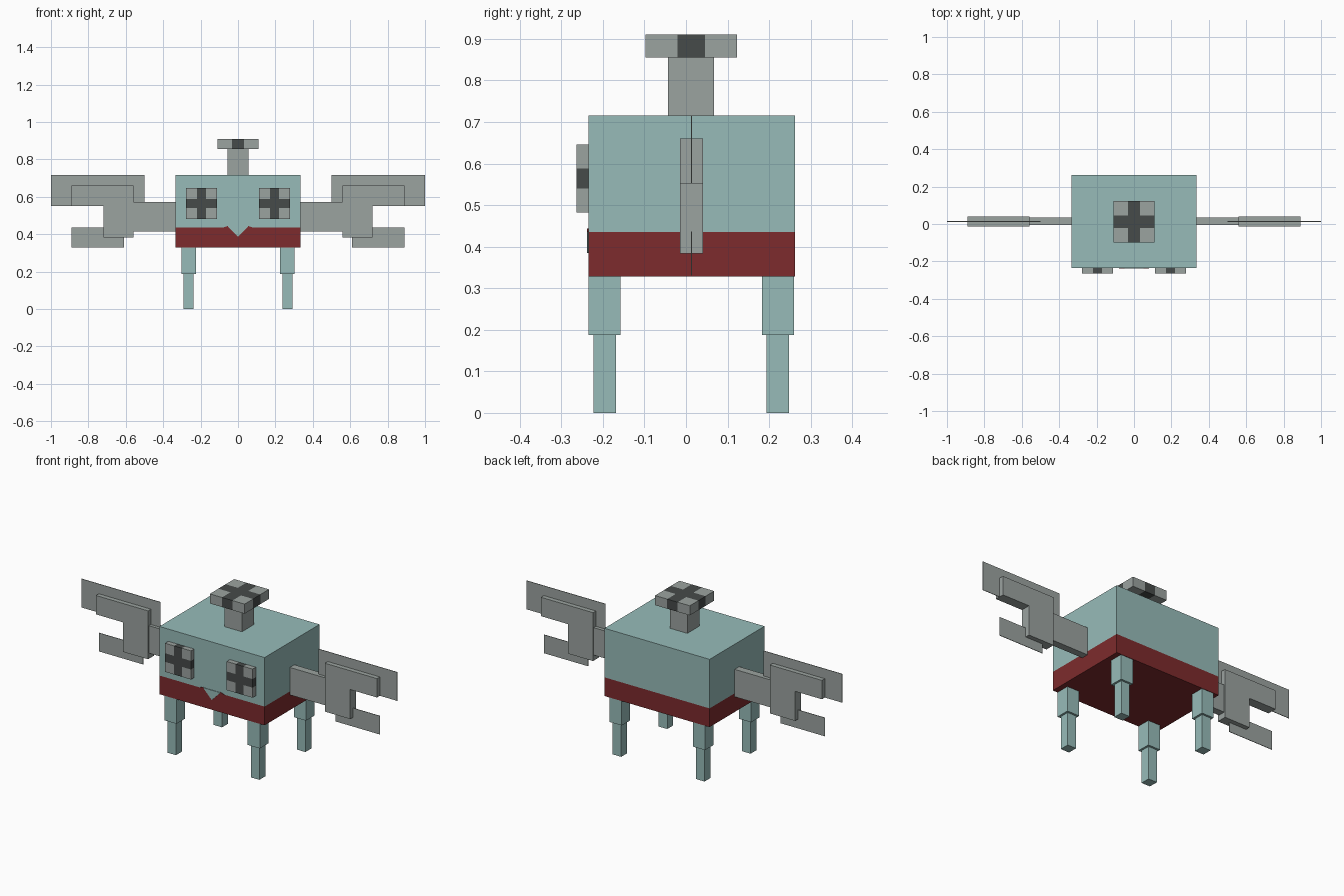
import bpy
import bmesh
from mathutils import Vector

cube = bpy.data.objects.get("Cube")
if cube:
    bpy.data.objects.remove(cube, do_unlink=True)


def make_material(name, rgb):
    mat = bpy.data.materials.new(name)
    mat.use_nodes = True
    mat.diffuse_color = (*rgb, 1)
    mat.node_tree.nodes["Principled BSDF"].inputs["Base Color"].default_value = (*rgb, 1)
    return mat


TEAL = make_material("pale teal", (0.31, 0.50, 0.485))
RED = make_material("dark red", (0.205, 0.024, 0.026))
GREY = make_material("stone grey", (0.33, 0.366, 0.352))
DARK = make_material("charcoal", (0.061, 0.069, 0.067))


def finish(name, bm, mats):
    mesh = bpy.data.meshes.new(name)
    bmesh.ops.recalc_face_normals(bm, faces=bm.faces)
    bm.to_mesh(mesh)
    bm.free()
    for mat in mats:
        mesh.materials.append(mat)
    obj = bpy.data.objects.new(name, mesh)
    bpy.context.collection.objects.link(obj)
    return obj


def box(name, xs, ys, zs, mats, cuts=(), rule=None):
    """Box between ranges; cuts are (axis, position), rule picks a face's material."""
    bm = bmesh.new()
    bmesh.ops.create_cube(bm, size=1)
    for v in bm.verts:
        v.co = [r[0] if c < 0 else r[1] for c, r in zip(v.co, (xs, ys, zs))]
    for axis, pos in cuts:
        normal = Vector((0, 0, 0))
        normal[axis] = 1
        bmesh.ops.bisect_plane(bm, geom=bm.verts[:] + bm.edges[:] + bm.faces[:],
                               plane_co=normal * pos, plane_no=normal)
    if rule:
        for f in bm.faces:
            f.material_index = int(rule(f.calc_center_median()))
    return finish(name, bm, mats)


def plate(name, outline, y0, y1, mat):
    """Extrude an x-z outline from y0 to y1."""
    bm = bmesh.new()
    face = bm.faces.new([bm.verts.new((x, y0, z)) for x, z in outline])
    new = bmesh.ops.extrude_face_region(bm, geom=[face])["geom"]
    for v in new:
        if isinstance(v, bmesh.types.BMVert):
            v.co.y = y1
    return finish(name, bm, [mat])


def cross_block(name, ranges, axes):
    """Grey block with a dark cross spanning its middle third on two axes."""
    bands = {}
    for a in axes:
        lo, hi = ranges[a]
        mid, half = (lo + hi) / 2, (hi - lo) * 0.15
        bands[a] = (mid - half, mid + half)
    cuts = [(a, p) for a in axes for p in bands[a]]
    return box(name, *ranges, [GREY, DARK], cuts,
               lambda c: any(bands[a][0] < c[a] < bands[a][1] for a in axes))


# Body with a red lower band
band = 0.435
box("body", (-0.333, 0.333), (-0.235, 0.262), (0.328, 0.716), [TEAL, RED],
    [(2, band)], lambda c: c.z < band - 0.001)

# Pointed beak and the small raised tips of the band beside it
plate("beak", [(-0.055, 0.441), (0.055, 0.441), (0, 0.385)], -0.238, -0.234, TEAL)

# Chimney and crossed cap
box("neck", (-0.055, 0.055), (-0.043, 0.067), (0.716, 0.855), [GREY])
cross_block("neck_cap", ((-0.11, 0.11), (-0.098, 0.123), (0.855, 0.91)), (0, 1))

for side, s in (("left", 1), ("right", -1)):
    def span(a, b):
        return tuple(sorted((s * a, s * b)))

    plate(side + "_band_tip", [(s * 0.08, band), (s * 0.055, 0.444), (s * 0.046, band)],
          -0.238, -0.234, RED)
    cross_block(side + "_eye", (span(0.113, 0.277), (-0.264, -0.235), (0.482, 0.646)), (0, 2))

    # Wing: arm, stepped thick blade, and two paper-thin feathers
    box(side + "_wing_arm", span(0.333, 0.565), (-0.006, 0.035), (0.415, 0.572), [GREY])
    blade = [(0.56, 0.383), (0.72, 0.383), (0.72, 0.552), (0.89, 0.552),
             (0.89, 0.66), (0.56, 0.66)]
    plate(side + "_wing_blade", [(s * x, z) for x, z in blade], -0.014, 0.041, GREY)
    box(side + "_upper_feather", span(0.5, 1.0), (0.012, 0.015), (0.552, 0.716), [GREY])
    box(side + "_lower_feather", span(0.61, 0.89), (0.012, 0.015), (0.33, 0.436), [GREY])

    # Two-step legs
    for end, y in (("front", -0.196), ("back", 0.221)):
        for part, half, zs in (("upper", 0.0385, (0.187, 0.328)), ("lower", 0.027, (0, 0.187))):
            box(f"{side}_{end}_{part}_leg", span(0.264 - half, 0.264 + half),
                (y - half, y + half), zs, [TEAL])
